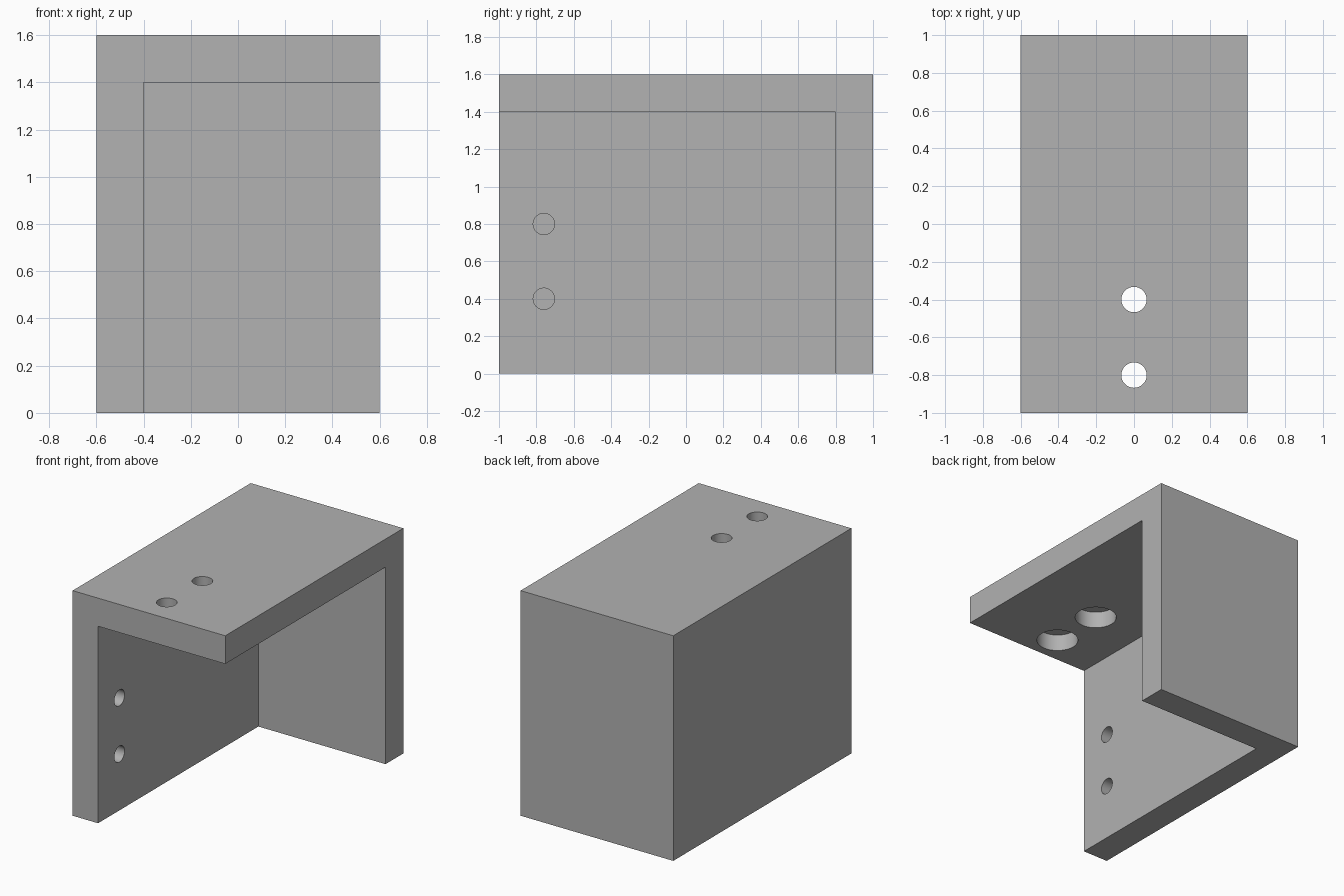
import bpy
import math

if "Cube" in bpy.data.objects:
    bpy.data.objects.remove(bpy.data.objects["Cube"], do_unlink=True)

# Single grey material
grey = bpy.data.materials.new("plain_grey")
grey.use_nodes = True
colour = (0.445, 0.445, 0.445, 1.0)
grey.diffuse_color = colour
grey.node_tree.nodes["Principled BSDF"].inputs["Base Color"].default_value = colour


def box(name, low, high):
    centre = [(a + b) / 2 for a, b in zip(low, high)]
    bpy.ops.mesh.primitive_cube_add(size=1, location=centre)
    ob = bpy.context.object
    ob.name = name
    ob.scale = [b - a for a, b in zip(low, high)]
    bpy.ops.object.transform_apply(location=True, rotation=True, scale=True)
    ob.data.materials.append(grey)
    return ob


def drill(name, radius, depth, centre, along_x=False):
    turn = (0, math.pi / 2, 0) if along_x else (0, 0, 0)
    bpy.ops.mesh.primitive_cylinder_add(
        vertices=48, radius=radius, depth=depth, location=centre, rotation=turn)
    ob = bpy.context.object
    ob.name = name
    bpy.ops.object.transform_apply(location=True, rotation=True, scale=True)
    ob.data.materials.append(grey)
    return ob


def cut(target, cutter):
    cutter.hide_render = True
    mod = target.modifiers.new("cut", "BOOLEAN")
    mod.operation = "DIFFERENCE"
    mod.solver = "EXACT"
    mod.object = cutter
    bpy.ops.object.select_all(action="DESELECT")
    bpy.context.view_layer.objects.active = target
    target.select_set(True)
    bpy.ops.object.modifier_apply(modifier=mod.name)
    bpy.data.objects.remove(cutter, do_unlink=True)


# Corner bracket: top plate, side wall and back wall left by hollowing a block
bracket = box("corner_bracket", (-0.6, -1, 0), (0.6, 1, 1.6))
cut(bracket, box("hollow", (-0.4, -1.5, -0.5), (1, 0.8, 1.4)))

# Bolt holes through the top plate, counterbored from beneath
for y in (-0.8, -0.4):
    cut(bracket, drill("counterbore", 0.138, 0.24, (0, y, 1.4)))
    cut(bracket, drill("bolt_hole", 0.067, 0.6, (0, y, 1.5)))

# Blind holes in the inner face of the side wall
for z in (0.4, 0.8):
    cut(bracket, drill("blind_hole", 0.057, 0.24, (-0.4, -0.76, z), along_x=True))

# Smooth hole walls, sharp plate edges
bpy.ops.object.select_all(action="DESELECT")
bracket.select_set(True)
bpy.context.view_layer.objects.active = bracket
bpy.ops.object.shade_smooth_by_angle(angle=math.radians(30))
